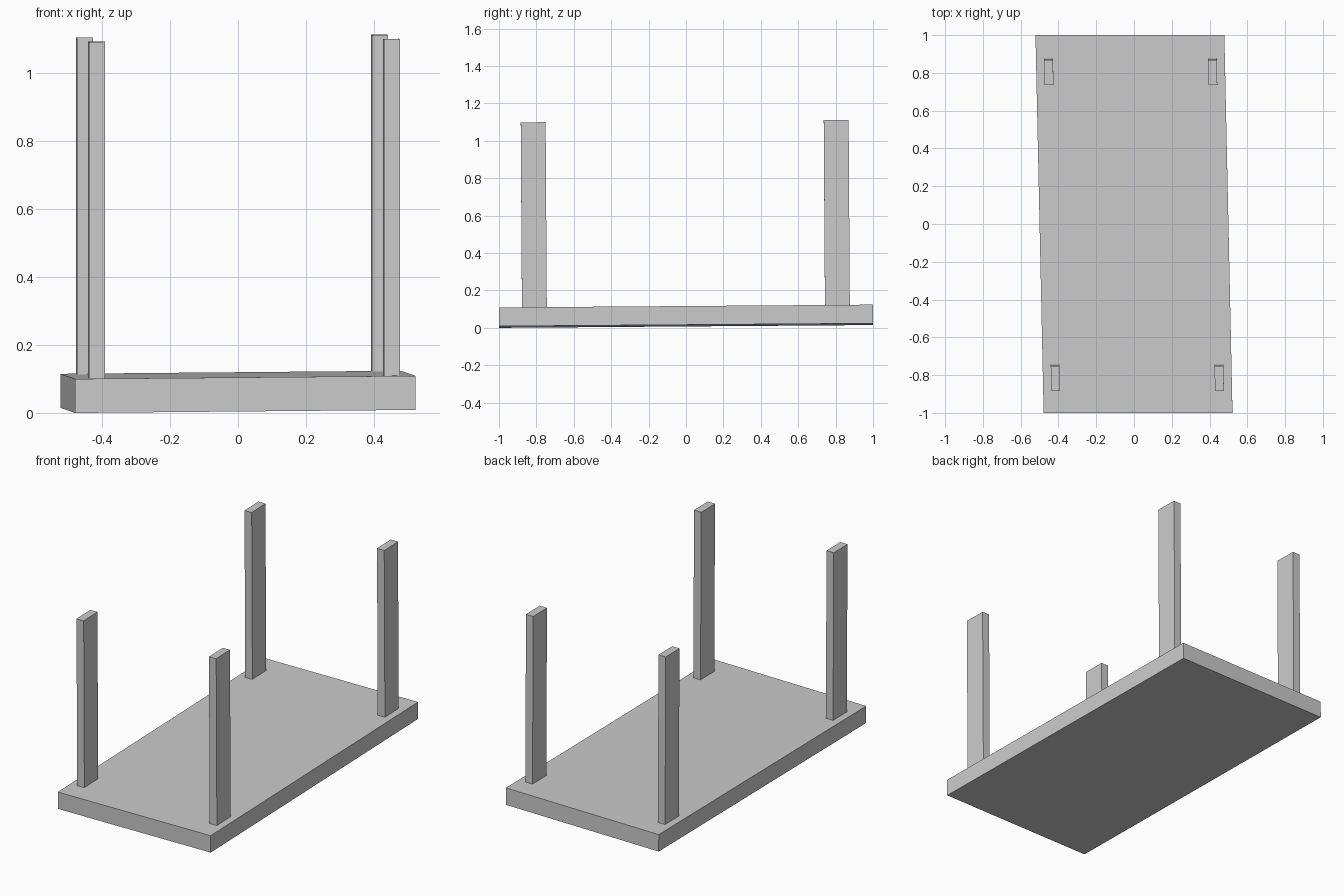
import bpy
import bmesh
from mathutils import Matrix, Vector

cube = bpy.data.objects.get("Cube")
if cube:
    bpy.data.objects.remove(cube, do_unlink=True)

GREY = (0.6, 0.6, 0.6, 1.0)
TOP_THICKNESS = 0.1
LEG_END = 1.089

material = bpy.data.materials.new("plain grey")
material.use_nodes = True
material.diffuse_color = GREY
material.node_tree.nodes["Principled BSDF"].inputs["Base Color"].default_value = GREY

# The whole table leans and skews slightly
skew = Matrix((
    (1, -0.0216, 0, 0),
    (0, 1, -0.0065, 0),
    (0.009, 0.0075, 1, 0.0118),
    (0, 0, 0, 1),
))


def add_box(name, center, size):
    """Flat-sided box, skewed together with the rest of the table."""
    bm = bmesh.new()
    bmesh.ops.create_cube(bm, size=1)
    bm.transform(skew @ Matrix.Translation(center) @ Matrix.Diagonal((*size, 1)))
    mesh = bpy.data.meshes.new(name)
    bm.to_mesh(mesh)
    bm.free()
    mesh.materials.append(material)
    obj = bpy.data.objects.new(name, mesh)
    bpy.context.collection.objects.link(obj)
    return obj


# Table top, lying face down
add_box("table_top", Vector((0, 0, TOP_THICKNESS / 2)), (1, 2, TOP_THICKNESS))

# Four legs pointing up
leg_length = LEG_END - TOP_THICKNESS
leg_middle = TOP_THICKNESS + leg_length / 2
for side, sx in (("left", 1), ("right", -1)):
    for end, sy in (("front", -1), ("back", 1)):
        add_box(f"{end}_{side}_leg",
                Vector((sx * 0.4335, sy * 0.81, leg_middle)),
                (0.047, 0.133, leg_length))
